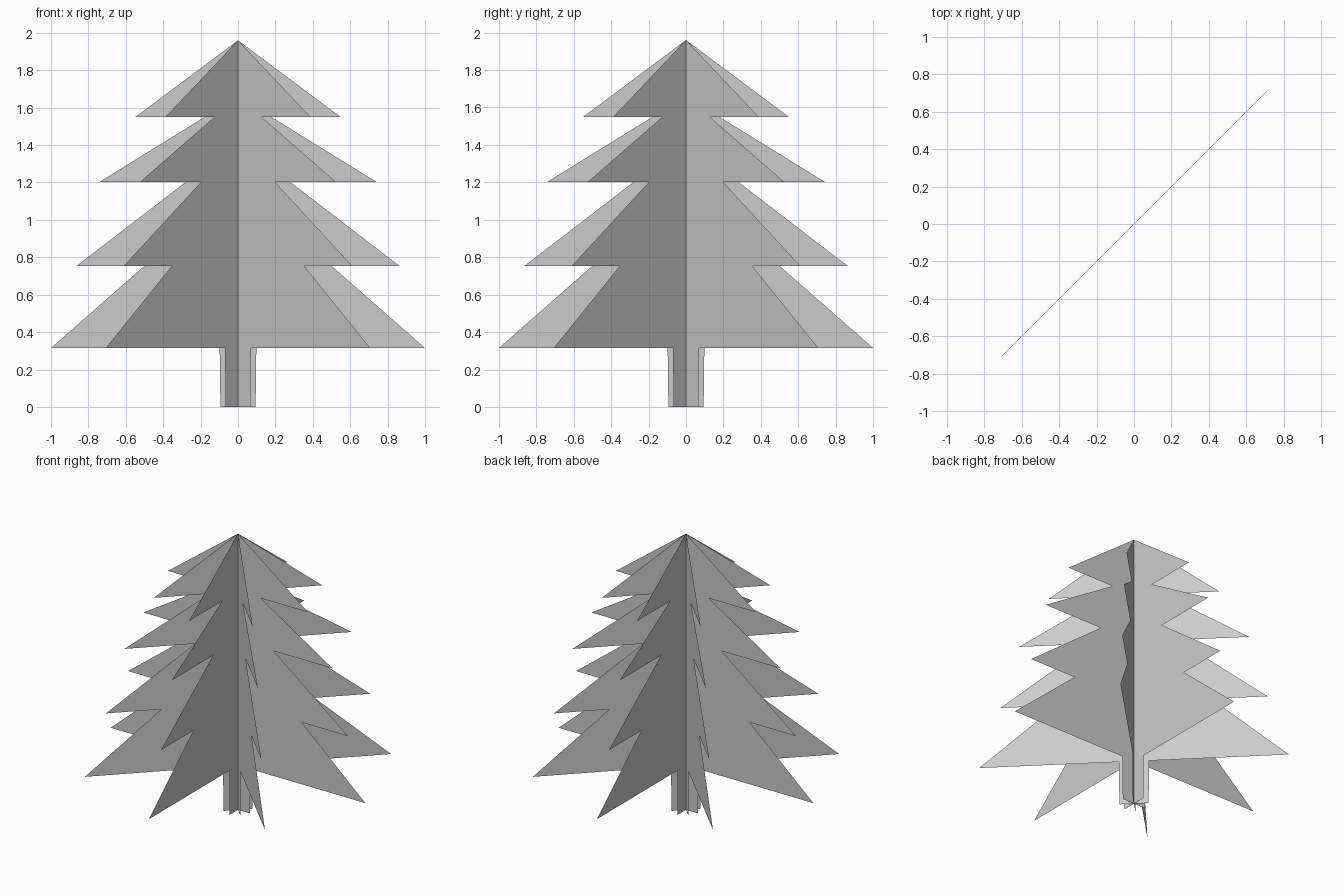
import bpy, bmesh
from math import cos, sin, pi

if "Cube" in bpy.data.objects:
    bpy.data.objects.remove(bpy.data.objects["Cube"])

# Each section: (top half-width, top z, bottom half-width, bottom z)
tiers = [(0, 1.96, 0.55, 1.549),
         (0.18, 1.549, 0.742, 1.202),
         (0.28, 1.202, 0.863, 0.754),
         (0.50, 0.754, 1.0, 0.315)]
trunk = [(0.098, 0.315, 0.094, 0.0)]


def panel(name, sections, angle):
    """One flat vertical cut-out through the tree's axis, made of convex faces."""
    c, s = cos(angle), sin(angle)
    bm = bmesh.new()
    for r1, z1, r2, z2 in sections:
        outline = [(r1, z1), (r2, z2), (-r2, z2)]
        if r1 > 0:
            outline.append((-r1, z1))
        bm.faces.new([bm.verts.new((r * c, r * s, z)) for r, z in outline])
    mesh = bpy.data.meshes.new(name)
    bm.to_mesh(mesh)
    bm.free()
    bpy.context.collection.objects.link(bpy.data.objects.new(name, mesh))


# Four crossing panels, 45 degrees apart
for i in range(4):
    panel(f"foliage_panel_{i + 1}", tiers, i * pi / 4)
    panel(f"trunk_panel_{i + 1}", trunk, i * pi / 4)
